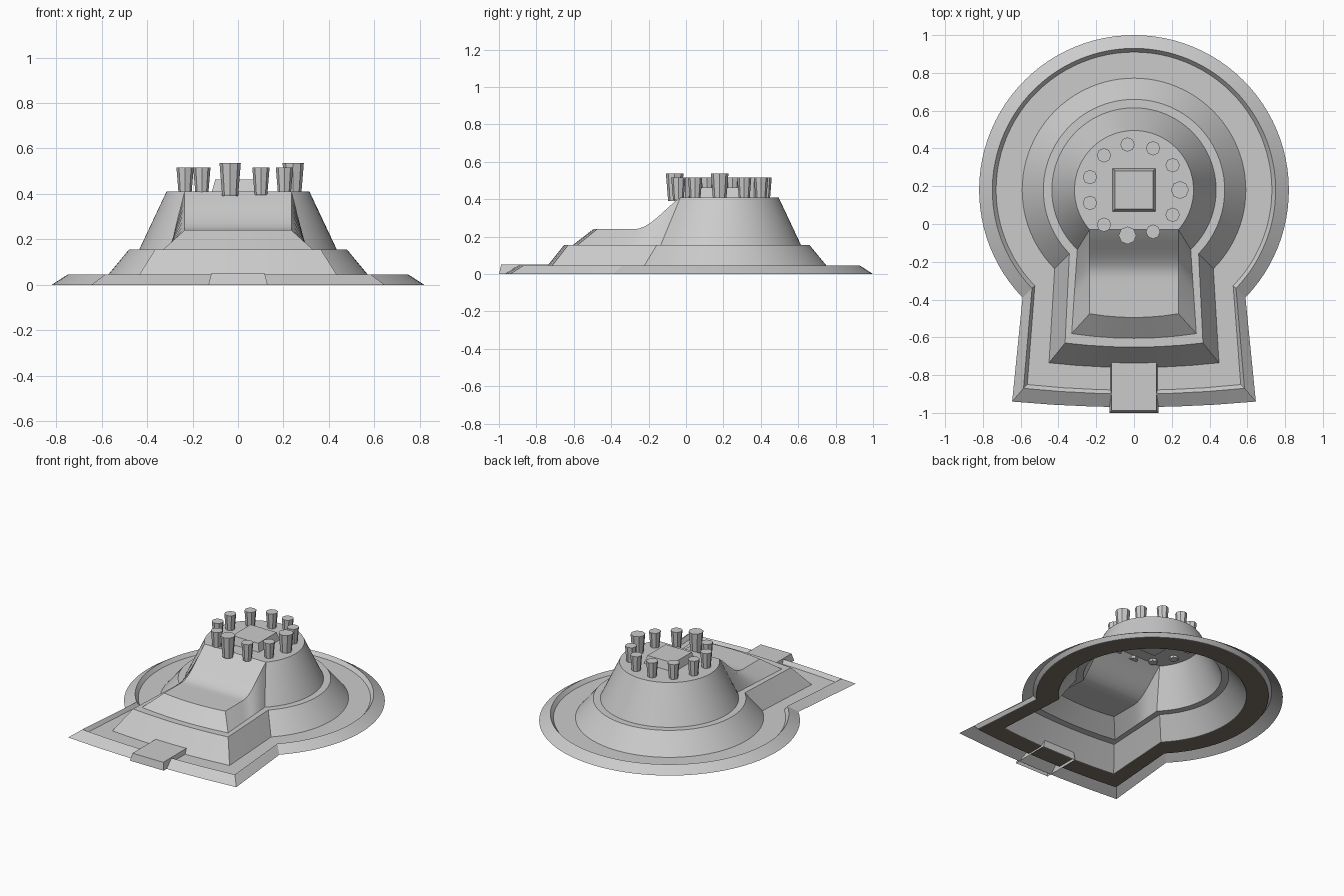
import bpy
import bmesh
from math import sin, cos, pi, sqrt, atan2, radians

cube = bpy.data.objects.get("Cube")
if cube:
    bpy.data.objects.remove(cube, do_unlink=True)

CENTRE_Y = 0.18                  # centre of the round mound
ARC, SIDE, FRONT = 72, 14, 6     # segments of the keyhole outline
TOTAL = ARC + 2 * SIDE + FRONT


def make_material(name, colour):
    mat = bpy.data.materials.new(name)
    mat.use_nodes = True
    mat.diffuse_color = (*colour, 1)
    mat.node_tree.nodes["Principled BSDF"].inputs["Base Color"].default_value = (*colour, 1)
    return mat


stone = make_material("stone grey", (0.6, 0.6, 0.6))
earth = make_material("dark earth", (0.2, 0.17, 0.13))


def finish(bm, name, mat, smooth=False):
    mesh = bpy.data.meshes.new(name)
    bm.to_mesh(mesh)
    bm.free()
    mesh.materials.append(mat)
    obj = bpy.data.objects.new(name, mesh)
    bpy.context.collection.objects.link(obj)
    if smooth:
        bpy.ops.object.select_all(action='DESELECT')
        obj.select_set(True)
        bpy.context.view_layer.objects.active = obj
        bpy.ops.object.shade_smooth_by_angle(angle=radians(25))
    return obj


def keyhole(r, z, neck_x, corner_x, corner_y, front_y, side_z=None):
    """Counter-clockwise keyhole outline: round back, flared neck, bowed front."""
    side_z = side_z or (lambda t: z)
    neck_y = CENTRE_Y - sqrt(r * r - neck_x * neck_x)
    start = atan2(neck_y - CENTRE_Y, neck_x)
    sweep = 2 * (pi / 2 - start)
    pts = []
    for i in range(ARC + 1):
        a = start + sweep * i / ARC
        pts.append((r * cos(a), CENTRE_Y + r * sin(a), z))
    side = []
    for j in range(1, SIDE + 1):
        t = j / SIDE
        side.append((neck_x + (corner_x - neck_x) * t,
                     neck_y + (corner_y - neck_y) * t, side_z(t)))
    pts += [(-x, y, h) for x, y, h in side]
    for k in range(1, FRONT):
        u = 2 * k / FRONT - 1
        pts.append((corner_x * u, front_y + (corner_y - front_y) * u * u, side_z(1)))
    return pts + side[::-1]


def ramp(t):
    """Height of the neck ridge, falling from the summit to the front deck."""
    u = min(t / 0.55, 1)
    fall = 1 - u * u * (3 - 2 * u)
    return 0.24 + 0.17 * (fall + (1 - u) ** 2) / 2


def band(bm, outer, inner):
    for i in range(TOTAL):
        k = (i + 1) % TOTAL
        bm.faces.new((outer[i], outer[k], inner[k], inner[i]))


# Mound: bank, moat floor, lower tier, terrace, upper tier
moat_outer = (0.73, 0.02, 0.525, 0.565, -0.85, -0.88)
moat_inner = (0.592, 0.02, 0.42, 0.45, -0.735, -0.76)
outlines = [
    keyhole(0.82, 0, 0.59, 0.645, -0.94, -0.97),
    keyhole(0.75, 0.045, 0.54, 0.585, -0.87, -0.9),
    keyhole(*moat_outer),
    keyhole(*moat_inner),
    keyhole(0.48, 0.155, 0.342, 0.365, -0.63, -0.652),
    keyhole(0.435, 0.155, 0.3, 0.33, -0.58, -0.605),
    keyhole(0.315, 0.41, 0.235, 0.235, -0.475, -0.495, ramp),
]
bm = bmesh.new()
loops = [[bm.verts.new(p) for p in line] for line in outlines]
for outer, inner in zip(loops, loops[1:]):
    band(bm, outer, inner)
top = loops[-1]
bm.faces.new(top[:ARC + 1])                               # round summit
for j in range(SIDE):                                     # ramp and deck
    a, b = ARC + j, ARC + j + 1
    bm.faces.new((top[a], top[b], top[-(j + 1)], top[-j]))
bm.faces.new(top[ARC + SIDE:ARC + SIDE + FRONT + 1])      # bowed deck end
finish(bm, "keyhole_mound", stone, smooth=True)

# Dark earth bed on the underside of the moat
bm = bmesh.new()
bed = [[bm.verts.new((x, y, z - 0.004)) for x, y, z in keyhole(*m)]
       for m in (moat_outer, moat_inner)]
band(bm, *bed)
bmesh.ops.reverse_faces(bm, faces=bm.faces)
finish(bm, "moat_bed", earth)


def tapered_block(name, x, y0, y1, z0, z1, inset, back_inset, open_base):
    bm = bmesh.new()
    bmesh.ops.create_cube(bm, size=2)
    for v in bm.verts:
        upper = v.co.z > 0
        shrink = inset if upper else 0
        back = back_inset if upper else 0
        v.co.x *= x - shrink
        v.co.y = y1 - back if v.co.y > 0 else y0 + shrink
        v.co.z = z1 if upper else z0
    if open_base:
        base = [f for f in bm.faces if f.normal.z < -0.9 or
                all(v.co.z == z0 for v in f.verts)]
        bmesh.ops.delete(bm, geom=base, context='FACES_ONLY')
    finish(bm, name, stone)


# Causeway across the moat and the square platform on the summit
tapered_block("causeway", 0.13, -1.0, -0.73, 0, 0.05, 0.012, 0, True)
tapered_block("summit_platform", 0.118, CENTRE_Y - 0.118, CENTRE_Y + 0.118,
              0.4, 0.463, 0.018, 0.018, False)

# Ring of eleven flared clay posts, two of them larger
COUNT = 11
for k in range(COUNT):
    large = k in (0, 8)
    low, high, base, rim = (0.39, 0.537, 0.035, 0.047) if large else (0.395, 0.516, 0.028, 0.038)
    a = 2 * pi * k / COUNT
    bm = bmesh.new()
    bmesh.ops.create_cone(bm, cap_ends=True, segments=8, radius1=base,
                          radius2=rim, depth=high - low)
    bmesh.ops.translate(bm, verts=bm.verts,
                        vec=(0.243 * cos(a), CENTRE_Y + 0.243 * sin(a), (low + high) / 2))
    finish(bm, f"clay_post_{k + 1}", stone)
